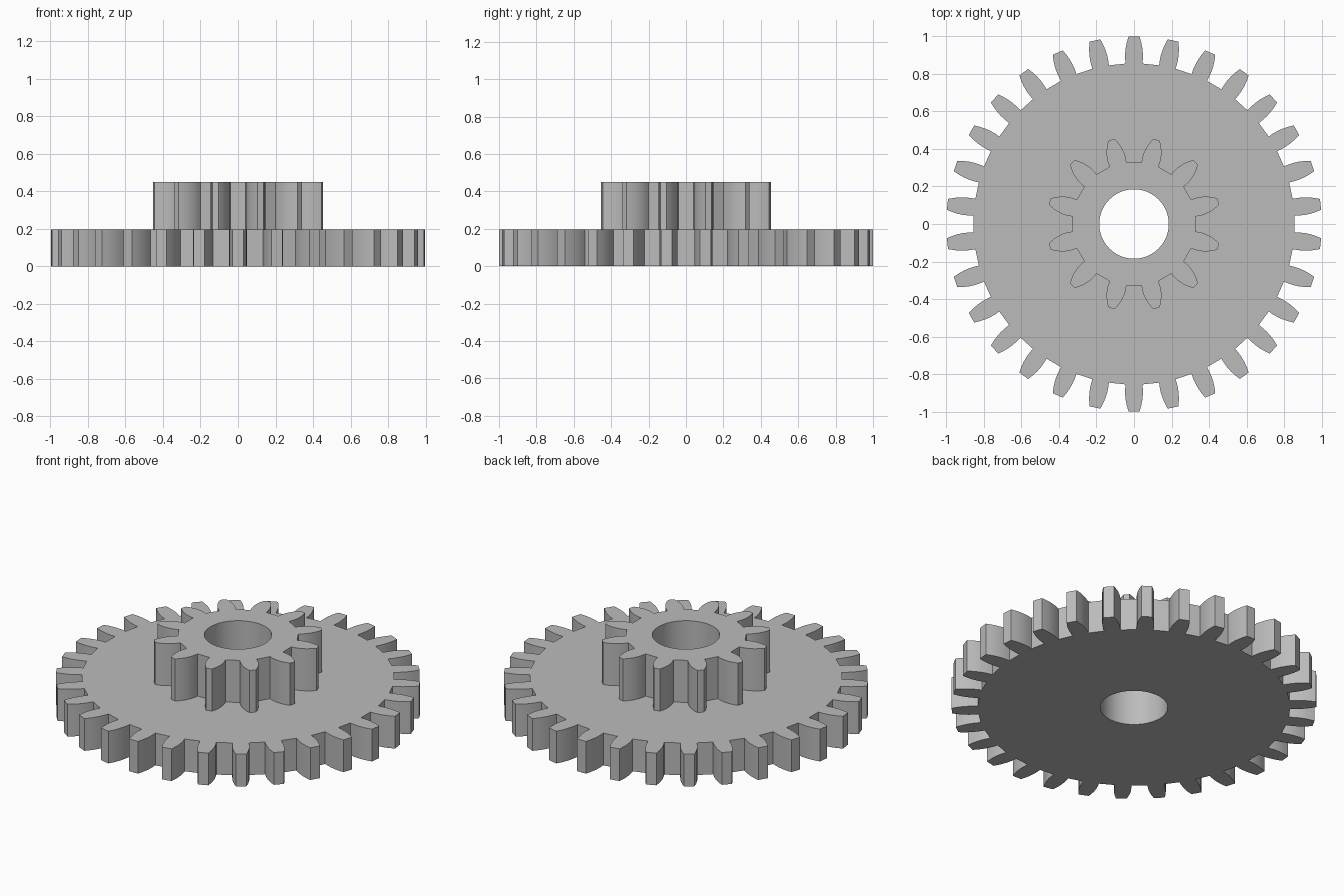
import bpy, bmesh, math
from mathutils import Matrix, Vector

if "Cube" in bpy.data.objects:
    bpy.data.objects.remove(bpy.data.objects["Cube"])

grey = bpy.data.materials.new("plain grey")
grey.diffuse_color = (0.5, 0.5, 0.5, 1)
grey.use_nodes = True
grey.node_tree.nodes["Principled BSDF"].inputs["Base Color"].default_value = grey.diffuse_color


def gear(name, teeth, first_angle, flank, bore, z0, z1):
    """Extruded spur gear; flank lists (radius, half width) from root to tip."""
    bm = bmesh.new()
    # both flanks of one tooth pointing along +x, repeated around the axis
    tooth = [(r, -w) for r, w in flank] + [(r, w) for r, w in reversed(flank)]
    outline = []
    for i in range(teeth):
        turn = Matrix.Rotation(first_angle + math.tau * i / teeth, 3, 'Z')
        outline += [turn @ Vector((x, y, 0)) for x, y in tooth]
    hole = [Vector((bore * math.cos(a), bore * math.sin(a), 0))
            for a in (math.tau * i / 64 for i in range(64))]
    edges = []
    for loop in (outline, hole):
        vs = [bm.verts.new(p + Vector((0, 0, z1))) for p in loop]
        edges += [bm.edges.new((vs[i - 1], vs[i])) for i in range(len(vs))]
    # top face with the bore left open, then walls and bottom face
    bmesh.ops.triangle_fill(bm, edges=edges, use_beauty=True, normal=(0, 0, 1))
    new = bmesh.ops.extrude_face_region(bm, geom=bm.faces[:], use_keep_orig=True)
    low = [g for g in new["geom"] if isinstance(g, bmesh.types.BMVert)]
    bmesh.ops.translate(bm, verts=low, vec=(0, 0, z0 - z1))
    bmesh.ops.recalc_face_normals(bm, faces=bm.faces[:])
    if z0 > 0:  # no hidden face where this gear sits on the lower one
        bmesh.ops.delete(bm, geom=[f for f in bm.faces if f.normal.z < -0.9],
                         context='FACES_ONLY')
    mesh = bpy.data.meshes.new(name)
    bm.to_mesh(mesh)
    bm.free()
    mesh.materials.append(grey)
    ob = bpy.data.objects.new(name, mesh)
    bpy.context.collection.objects.link(ob)
    bpy.ops.object.select_all(action='DESELECT')
    ob.select_set(True)
    bpy.context.view_layer.objects.active = ob
    bpy.ops.object.shade_smooth_by_angle(angle=math.radians(25))


# wide lower gear
gear("large_gear", 30, math.radians(6),
     [(0.855, 0.045), (0.88, 0.047), (0.91, 0.047), (0.94, 0.044),
      (0.97, 0.038), (1.0, 0.029)], 0.185, 0, 0.195)
# small upper gear
gear("small_gear", 12, math.radians(15),
     [(0.328, 0.046), (0.35, 0.049), (0.38, 0.048), (0.41, 0.042),
      (0.44, 0.031), (0.465, 0.017)], 0.185, 0.195, 0.45)
